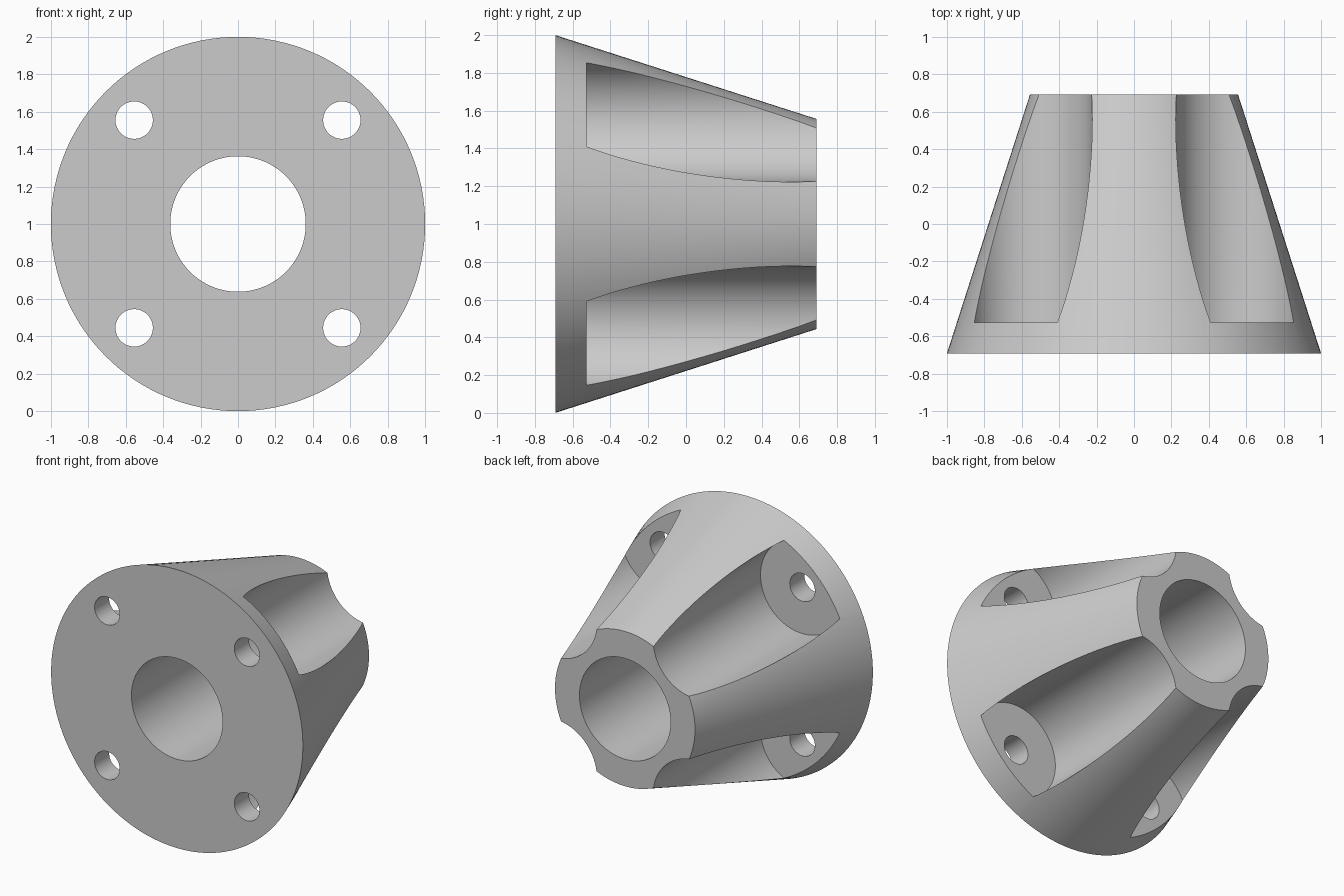
import bpy
from math import pi, radians

if "Cube" in bpy.data.objects:
    bpy.data.objects.remove(bpy.data.objects["Cube"], do_unlink=True)

HALF = 0.692          # half the depth along y
FLOOR = -0.527        # where the bolt pockets end
BOLT = 0.555          # bolt offset from the axis in x and z

grey = bpy.data.materials.new("plain_grey")
grey.use_nodes = True
colour = (0.6, 0.6, 0.6, 1)
grey.diffuse_color = colour
grey.node_tree.nodes["Principled BSDF"].inputs["Base Color"].default_value = colour


def tapered(name, r_front, r_back, y0, y1, x=0, z=1, sides=64):
    """Cone or cylinder lying along y, from y0 (front) to y1 (back)."""
    bpy.ops.mesh.primitive_cone_add(
        vertices=sides, radius1=r_front, radius2=r_back, depth=y1 - y0,
        location=(x, (y0 + y1) / 2, z), rotation=(-pi / 2, 0, 0))
    ob = bpy.context.object
    ob.name = name
    ob.data.materials.append(grey)
    return ob


# Conical body
hub = tapered("conical_hub", 1, 0.556, -HALF, HALF, sides=128)

# Central bore, then a bolt hole and an open pocket at each corner
cutters = [tapered("bore_cutter", 0.362, 0.362, -1, 1, sides=96)]
for sx in (-1, 1):
    for sz in (-1, 1):
        x, z = sx * BOLT, 1 + sz * BOLT
        cutters.append(tapered("pocket_cutter", 0.332, 0.332, FLOOR, 1, x, z, 96))
        cutters.append(tapered("bolt_hole_cutter", 0.1, 0.1, -1, -0.4, x, z, 48))

for cutter in cutters:
    cutter.hide_render = True
    cut = hub.modifiers.new(cutter.name, "BOOLEAN")
    cut.operation = "DIFFERENCE"
    cut.solver = "EXACT"
    cut.object = cutter

# Bake the cuts and drop the helpers
bpy.context.view_layer.update()
graph = bpy.context.evaluated_depsgraph_get()
baked = bpy.data.meshes.new_from_object(hub.evaluated_get(graph))
hub.modifiers.clear()
hub.data = baked
for cutter in cutters:
    bpy.data.objects.remove(cutter, do_unlink=True)

# Smooth round walls, sharp rims
bpy.ops.object.select_all(action="DESELECT")
hub.select_set(True)
bpy.context.view_layer.objects.active = hub
bpy.ops.object.shade_smooth_by_angle(angle=radians(25))
